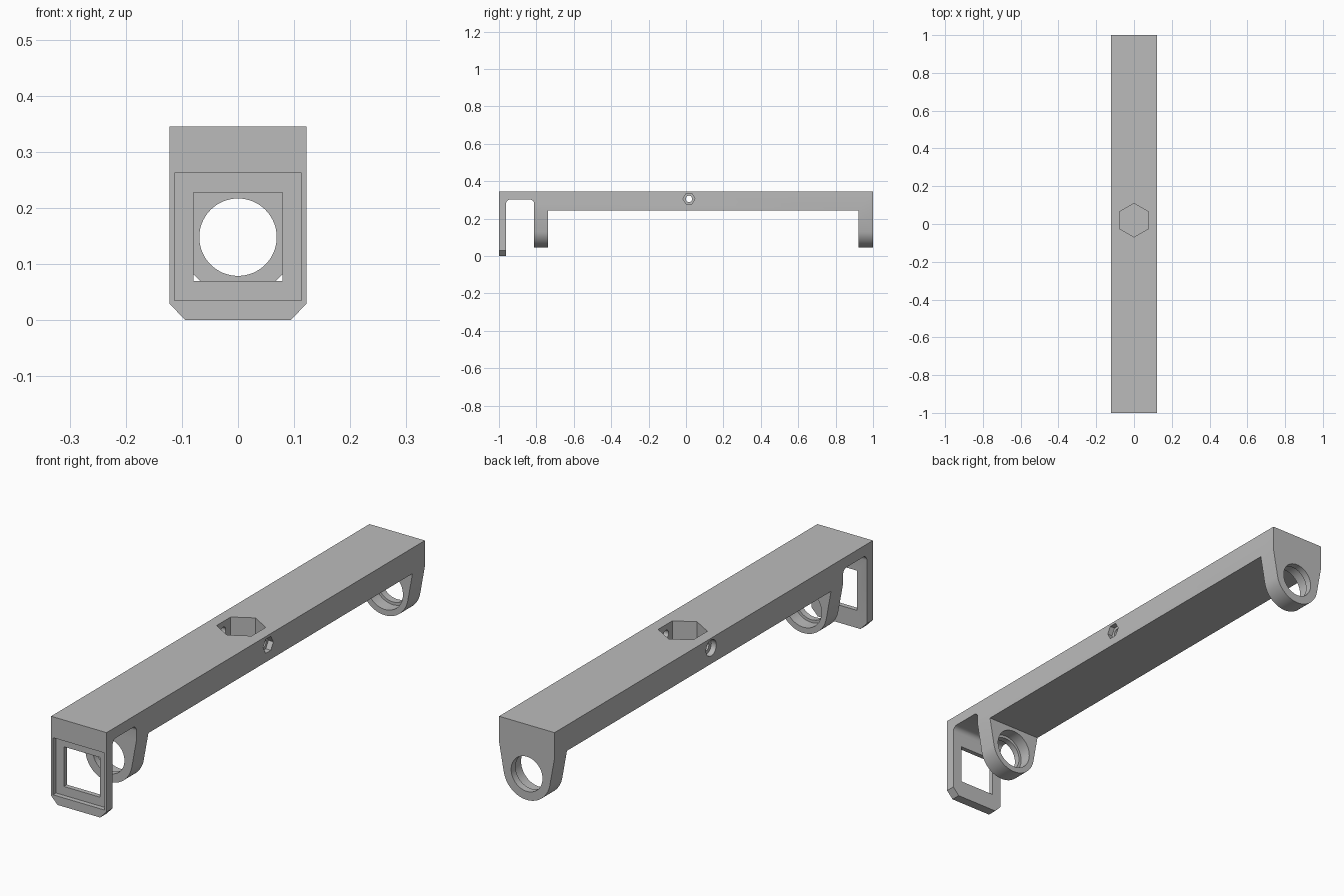
import bpy, bmesh, math
from mathutils import Vector

if "Cube" in bpy.data.objects:
    bpy.data.objects.remove(bpy.data.objects["Cube"])

W, TOP, UNDER = 0.122, 0.345, 0.243      # half width, top and underside of the beam
HOLE_Z = 0.148                           # axis height of the lug bores

grey = bpy.data.materials.new("matte grey")
grey.diffuse_color = (0.5, 0.5, 0.5, 1)
grey.use_nodes = True
grey.node_tree.nodes["Principled BSDF"].inputs["Base Color"].default_value = grey.diffuse_color


def prism(name, pts, axis, a, b):
    """Extrude a 2D outline along an axis: x -> (y,z), y -> (x,z), z -> (x,y)."""
    place = {"x": lambda p, t: (t, p[0], p[1]),
             "y": lambda p, t: (p[0], t, p[1]),
             "z": lambda p, t: (p[0], p[1], t)}[axis]
    bm = bmesh.new()
    face = bm.faces.new([bm.verts.new(place(p, a)) for p in pts])
    ext = bmesh.ops.extrude_face_region(bm, geom=[face])
    moved = [g for g in ext["geom"] if isinstance(g, bmesh.types.BMVert)]
    bmesh.ops.translate(bm, verts=moved, vec=Vector(place((0, 0), b - a)))
    bmesh.ops.recalc_face_normals(bm, faces=bm.faces)
    mesh = bpy.data.meshes.new(name)
    bm.to_mesh(mesh)
    bm.free()
    mesh.materials.append(grey)
    obj = bpy.data.objects.new(name, mesh)
    bpy.context.collection.objects.link(obj)
    return obj


def ngon(cx, cy, r, n, start=0.0):
    return [(cx + r * math.cos(start + math.tau * i / n),
             cy + r * math.sin(start + math.tau * i / n)) for i in range(n)]


def rect(x0, x1, y0, y1):
    return [(x0, y0), (x1, y0), (x1, y1), (x0, y1)]


def combine(target, tool, operation):
    mod = target.modifiers.new("combine", "BOOLEAN")
    mod.operation, mod.solver, mod.object = operation, "EXACT", tool
    bpy.context.view_layer.objects.active = target
    bpy.ops.object.modifier_apply(modifier=mod.name)
    bpy.data.objects.remove(tool)


def arc(cx, cy, r, a0, a1, n):
    return [(cx + r * math.cos(math.radians(a0 + (a1 - a0) * i / n)),
             cy + r * math.sin(math.radians(a0 + (a1 - a0) * i / n))) for i in range(n + 1)]


# Beam with the hanging front plate; rounded corners at the top of the gap
fillet = 0.022
outline = [(-1, 0), (-0.962, 0)]
outline += arc(-0.962 + fillet, 0.302 - fillet, fillet, 180, 90, 6)
outline += arc(-0.812 - fillet, 0.302 - fillet, fillet, 90, 0, 6)
outline += [(-0.812, UNDER), (1, UNDER), (1, TOP), (-1, TOP)]
beam = prism("beam", outline, "x", -W, W)

# Tapered round lugs under the beam
lug_outline = [(W, UNDER)] + arc(0, HOLE_Z, 0.103, -10.3, -169.7, 40) + [(-W, UNDER)]
for y0, y1 in ((-0.812, -0.737), (0.922, 1.0)):
    combine(beam, prism("lug", lug_outline, "y", y0, y1), "UNION")

# Lug bores, with wider bearing pockets on the faces toward each other
for r, y0, y1 in ((0.069, -0.85, -0.70), (0.069, 0.88, 1.05),
                  (0.080, -0.787, -0.70), (0.080, 0.88, 0.972)):
    combine(beam, prism("bore", ngon(0, HOLE_Z, r, 64), "y", y0, y1), "DIFFERENCE")

# Front plate: shallow recess, square window, chamfered bottom corners
combine(beam, prism("recess", rect(-0.113, 0.113, 0.035, 0.262), "y", -1.1, -0.981), "DIFFERENCE")
combine(beam, prism("window", rect(-0.079, 0.079, 0.07, 0.228), "y", -1.1, -0.93), "DIFFERENCE")
for s in (-1, 1):
    corner = [(s * 0.084, -0.01), (s * 0.142, -0.01), (s * 0.142, 0.05)]
    combine(beam, prism("chamfer", corner, "y", -1.1, -0.93), "DIFFERENCE")

# Hexagonal pocket in the top
combine(beam, prism("top_pocket", ngon(0, 0.02, 0.089, 6, math.pi / 6), "z", 0.268, 0.4),
        "DIFFERENCE")

# Cross hole: thin shaft, hexagonal seat on the right, round seat on the left
for pts, x0, x1 in ((ngon(0.016, 0.306, 0.017, 32), -0.2, 0.2),
                    (ngon(0.016, 0.306, 0.032, 6), 0.1, 0.2),
                    (ngon(0.016, 0.306, 0.032, 32), -0.2, -0.1)):
    combine(beam, prism("cross_hole", pts, "x", x0, x1), "DIFFERENCE")

# Smooth bores, sharp edges
beam.name = "bracket_body"
bpy.ops.object.select_all(action="DESELECT")
beam.select_set(True)
bpy.context.view_layer.objects.active = beam
bpy.ops.object.shade_smooth_by_angle(angle=math.radians(30))
